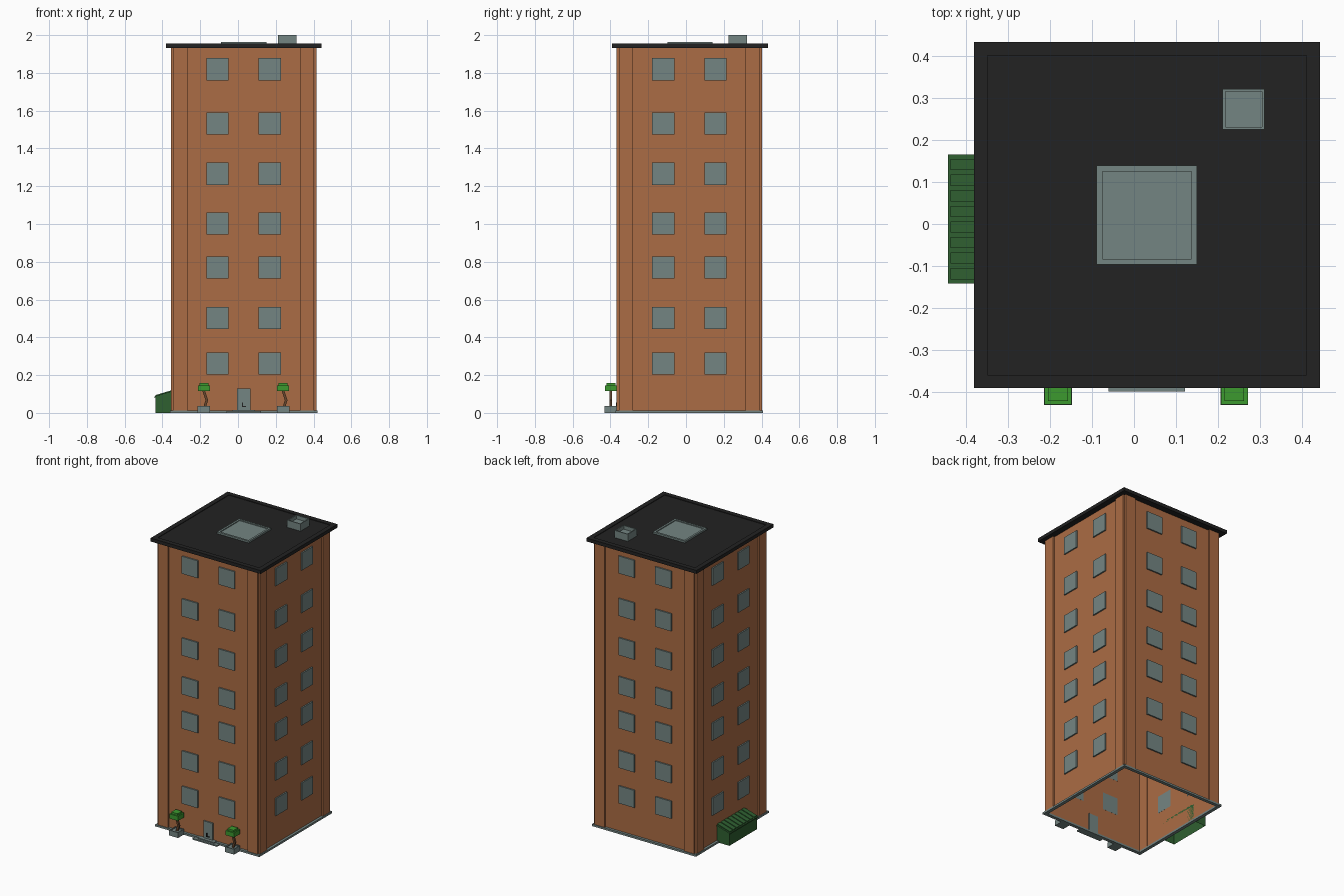
import bpy, bmesh, math
from mathutils import Matrix, Vector

if "Cube" in bpy.data.objects:
    bpy.data.objects.remove(bpy.data.objects["Cube"])


def mat(name, rgb):
    m = bpy.data.materials.new(name)
    m.diffuse_color = (*rgb, 1)
    m.use_nodes = True
    m.node_tree.nodes["Principled BSDF"].inputs["Base Color"].default_value = m.diffuse_color
    return m


BRICK = mat("brick orange", (0.41, 0.150, 0.058))
GREY = mat("grey", (0.175, 0.235, 0.225))
BLACK = mat("roof black", (0.016, 0.016, 0.016))
DARK_GREEN = mat("bin green", (0.028, 0.115, 0.03))
LEAF = mat("leaf green", (0.045, 0.32, 0.028))
BARK = mat("bark brown", (0.13, 0.06, 0.025))

CX, CY = 0.03, 0.018       # tower axis
HALF = 0.373               # half width of the wall planes
WALL_TOP = 1.937


def finish(name, bm, material):
    me = bpy.data.meshes.new(name)
    bm.to_mesh(me)
    bm.free()
    me.materials.append(material)
    ob = bpy.data.objects.new(name, me)
    bpy.context.collection.objects.link(ob)
    return ob


def add_box(bm, x0, x1, y0, y1, z0, z1, rot=None):
    m = (Matrix.Translation(((x0 + x1) / 2, (y0 + y1) / 2, (z0 + z1) / 2))
         @ Matrix.Diagonal((x1 - x0, y1 - y0, z1 - z0, 1)))
    return bmesh.ops.create_cube(bm, size=1, matrix=(rot or Matrix()) @ m)["verts"]


def box(name, material, *b, inset=0, depth=0, open_bottom=False, open_top=False):
    """Box with an optional inset, pushed top and optional open ends."""
    bm = bmesh.new()
    add_box(bm, *b)
    bm.normal_update()
    top = [f for f in bm.faces if f.normal.z > 0.5]
    kill = [f for f in bm.faces if (f.normal.z < -0.5 and open_bottom)
            or (f.normal.z > 0.5 and open_top)]
    if inset:
        bmesh.ops.inset_region(bm, faces=top, thickness=inset)
        r = bmesh.ops.extrude_face_region(bm, geom=top)
        vs = [e for e in r["geom"] if isinstance(e, bmesh.types.BMVert)]
        bmesh.ops.translate(bm, verts=vs, vec=(0, 0, depth))
        kill += top
    if kill:
        bmesh.ops.delete(bm, geom=kill, context="FACES")
    return finish(name, bm, material)


# Tower walls, hollow and open below
box("walls", BRICK, CX - HALF, CX + HALF, CY - HALF, CY + HALF, 0.01, WALL_TOP,
    open_bottom=True, open_top=True)

# Corner pilasters and windows, the same on each of the four sides
pil, win = bmesh.new(), bmesh.new()
for k in range(4):
    rot = Matrix.Translation((CX, CY, 0)) @ Matrix.Rotation(k * math.pi / 2, 4, "Z")
    for s in (-1, 1):
        a, b = sorted((s * HALF, s * (HALF - 0.075)))
        add_box(pil, a, b, -HALF - 0.012, -HALF + 0.002, 0.01, WALL_TOP, rot)
        for z in (0.262, 0.502, 0.77, 1.003, 1.266, 1.532, 1.82):
            c = s * 0.138
            add_box(win, c - 0.059, c + 0.059, -HALF - 0.009, -HALF + 0.0005,
                    z - 0.059, z + 0.059, rot)
finish("corner_pilasters", pil, BRICK)
finish("windows", win, GREY)

# Base trim ring
ring = bmesh.new()
R, r = HALF + 0.017, HALF - 0.005
for k in range(4):
    rot = Matrix.Translation((CX, CY, 0)) @ Matrix.Rotation(k * math.pi / 2, 4, "Z")
    add_box(ring, -R, r, -R, -r, 0.0, 0.013, rot)
finish("base_trim", ring, GREY)

# Roof slab with shallow rim, skylight and vent
box("roof", BLACK, -0.381, 0.443, -0.391, 0.433, 1.932, 1.955, inset=0.045, depth=-0.004)
box("skylight", GREY, -0.089, 0.15, -0.097, 0.139, 1.945, 1.963, inset=0.019, depth=-0.006)
box("roof_vent", GREY, 0.211, 0.311, 0.225, 0.322, 1.945, 2.0, inset=0.009, depth=-0.025)

# Door, handle and steps
front = CY - HALF
box("door", GREY, -0.005, 0.065, front - 0.009, front + 0.005, 0.012, 0.13)
hb = bmesh.new()
add_box(hb, 0.021, 0.026, front - 0.016, front - 0.008, 0.03, 0.055)
add_box(hb, 0.021, 0.042, front - 0.016, front - 0.012, 0.03, 0.036)
finish("door_handle", hb, BLACK)
box("lower_step", GREY, -0.061, 0.122, -0.399, front, 0.0, 0.009)
box("upper_step", GREY, -0.03, 0.09, -0.385, front, 0.0, 0.016)

# Potted trees beside the door
TY = -0.398
for side, tx in (("left", -0.181), ("right", 0.239)):
    box(side + "_planter", GREY, tx - 0.033, tx + 0.033, TY - 0.033, TY + 0.033,
        0.0, 0.036, inset=0.008, depth=-0.006)
    bm = bmesh.new()
    w, prev = 0.007, None
    for dx, z in ((0.004, 0.028), (0.016, 0.068), (-0.002, 0.12)):
        loop = [bm.verts.new((tx + dx + i * w, TY + j * w, z))
                for i, j in ((-1, -1), (1, -1), (1, 1), (-1, 1))]
        if prev:
            for i in range(4):
                j = (i + 1) % 4
                bm.faces.new((prev[i], prev[j], loop[j], loop[i]))
        prev = loop
    finish(side + "_trunk", bm, BARK)
    box(side + "_foliage", LEAF, tx - 0.032, tx + 0.032, TY - 0.032, TY + 0.032,
        0.115, 0.146, inset=0.012, depth=0.012)

# Bin against the left wall: wedge with a ribbed sloping lid
X0, X1, Y0, Y1 = -0.437, CX - HALF, -0.137, 0.16


def lid_z(x):
    return 0.09 + (x - X0) * 0.3


def slope(vs, base):
    for v in vs:
        if v.co.z > base:
            v.co.z += lid_z(v.co.x) - lid_z(X0)


bm = bmesh.new()
slope(add_box(bm, X0, X1, Y0, Y1, 0.0, 0.082), 0.01)
bm.normal_update()
bmesh.ops.delete(bm, geom=[f for f in bm.faces if f.normal.z < -0.5], context="FACES")
finish("bin_body", bm, DARK_GREEN)
bm = bmesh.new()
slope(add_box(bm, X0 - 0.006, X1, Y0 - 0.005, Y1 + 0.005, 0.081, 0.089), 0)
step = (Y1 - Y0) / 8
for i in range(8):
    y = Y0 + (i + 0.5) * step
    slope(add_box(bm, X0, X1, y - step * 0.36, y + step * 0.36, 0.086, 0.094), 0)
finish("bin_lid", bm, DARK_GREEN)
